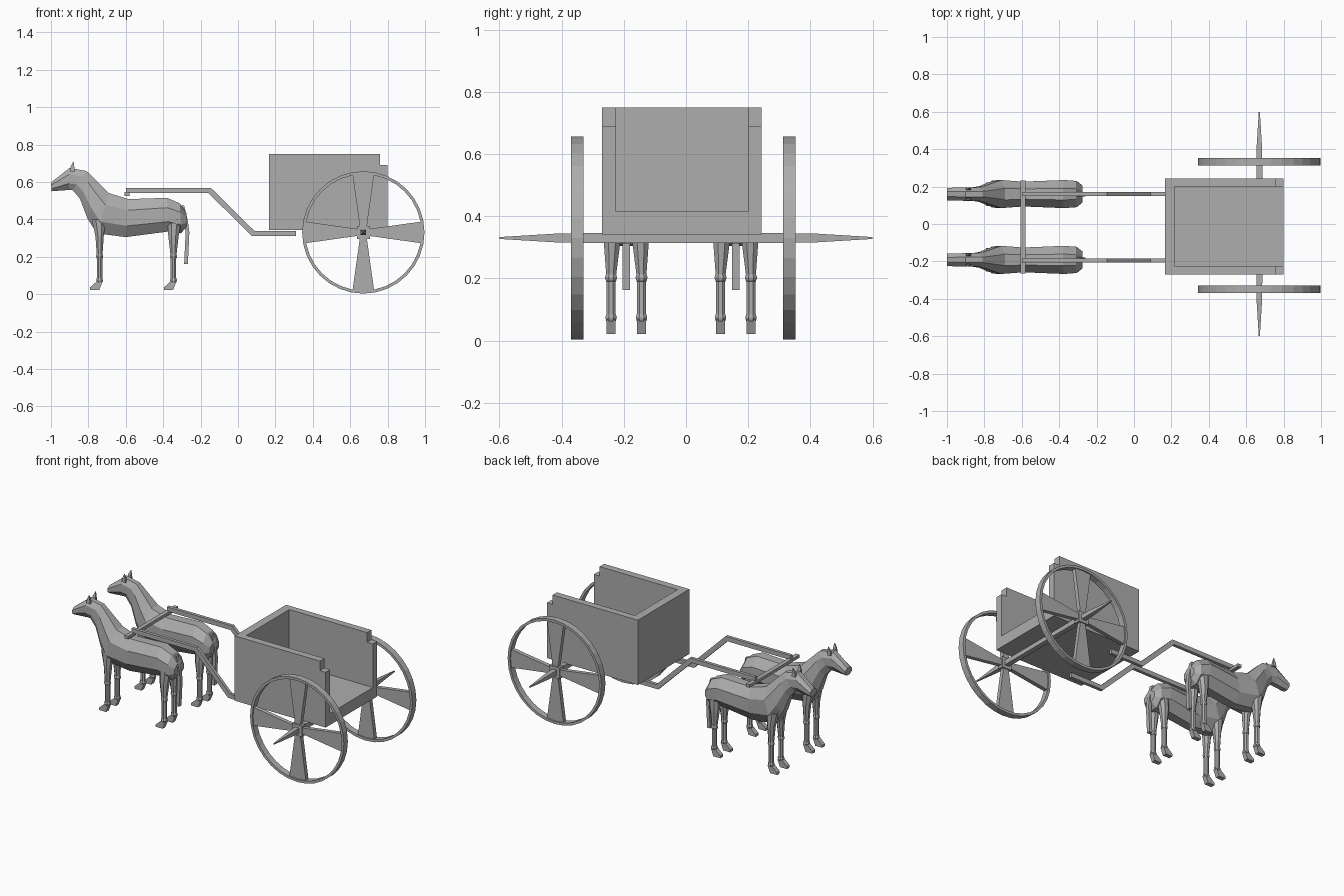
import bpy, bmesh, math
from mathutils import Vector

if "Cube" in bpy.data.objects:
    bpy.data.objects.remove(bpy.data.objects["Cube"])

grey = bpy.data.materials.new("plain grey")
grey.diffuse_color = (0.42, 0.42, 0.42, 1)
grey.use_nodes = True
grey.node_tree.nodes["Principled BSDF"].inputs["Base Color"].default_value = grey.diffuse_color
YC = -0.016  # centre line of the cart and team


def finish(bm, name):
    bmesh.ops.recalc_face_normals(bm, faces=bm.faces)
    me = bpy.data.meshes.new(name)
    bm.to_mesh(me)
    bm.free()
    me.materials.append(grey)
    ob = bpy.data.objects.new(name, me)
    bpy.context.collection.objects.link(ob)
    return ob


def loft(bm, rings):
    """Skin a list of closed rings and cap both ends."""
    rows = [[bm.verts.new(p) for p in r] for r in rings]
    n = len(rows[0])
    for a, b in zip(rows, rows[1:]):
        for i in range(n):
            bm.faces.new((a[i], a[(i + 1) % n], b[(i + 1) % n], b[i]))
    bm.faces.new(rows[0])
    bm.faces.new(rows[-1])


def plate(bm, pts, y0, y1):
    """Extrude an x-z outline from y0 to y1."""
    loft(bm, [[(x, y, z) for x, z in pts] for y in (y0, y1)])


def box(bm, x0, x1, y0, y1, z0, z1):
    plate(bm, [(x0, z0), (x1, z0), (x1, z1), (x0, z1)], y0, y1)


def section(top, bottom, w, y=0, n=8):
    """Upright flattened octagon between a top and a bottom point."""
    t, b = Vector((top[0], y, top[1])), Vector((bottom[0], y, bottom[1]))
    c, h = (t + b) / 2, (t - b) / 2
    k = 1 / math.cos(math.pi / n)
    ang = [math.pi / n + 2 * math.pi * i / n for i in range(n)]
    return [c + h * (math.cos(a) * k) + Vector((0, w * math.sin(a) * k, 0)) for a in ang]


def level(x, y, z, rx, ry, n=8):
    """Horizontal ring."""
    return [(x + rx * math.cos(2 * math.pi * (i + .5) / n),
             y + ry * math.sin(2 * math.pi * (i + .5) / n), z) for i in range(n)]


# Cart body: floor, front wall, notched side walls, open at the back
bm = bmesh.new()
lo, hi = -0.27, 0.243
box(bm, 0.165, 0.80, lo, hi, 0.342, 0.415)
box(bm, 0.165, 0.217, lo, hi, 0.415, 0.75)
wall = [(0.217, 0.415), (0.80, 0.415), (0.80, 0.69), (0.76, 0.69), (0.76, 0.75), (0.217, 0.75)]
plate(bm, wall, lo, lo + 0.045)
plate(bm, wall, hi - 0.043, hi)
finish(bm, "cart_body")

# Axle with long tapering spikes
CX, CZ = 0.67, 0.33
bm = bmesh.new()
loft(bm, [[(CX + sx * s, y, CZ + sz * s) for sx, sz in ((-1, -1), (1, -1), (1, 1), (-1, 1))]
          for y, s in ((-0.6, .003), (-0.42, .014), (-0.3, .016), (0.3, .016), (0.42, .014), (0.6, .003))])
finish(bm, "axle")

# Wheels: thin rim, four wedge spokes, square hub
for side, yw in (("left", 0.332), ("right", -0.35)):
    bm = bmesh.new()
    rows = []
    for i in range(32):
        a = 2 * math.pi * i / 32
        c, s = math.cos(a), math.sin(a)
        rows.append([bm.verts.new((CX + r * c, yw + d, CZ + r * s))
                     for r, d in ((.327, -.02), (.327, .02), (.311, .02), (.311, -.02))])
    for i in range(32):
        a, b = rows[i], rows[(i + 1) % 32]
        for j in range(4):
            k = (j + 1) % 4
            bm.faces.new((a[j], a[k], b[k], b[j]))
    for q in range(4):
        c, s = math.cos(q * math.pi / 2), math.sin(q * math.pi / 2)
        wedge = [(.02, -.017), (.312, -.058), (.318, 0), (.312, .058), (.02, .017)]
        plate(bm, [(CX + r * c - t * s, CZ + r * s + t * c) for r, t in wedge], yw - .013, yw + .013)
    box(bm, CX - .035, CX + .035, yw - .02, yw + .02, CZ - .035, CZ + .035)
    finish(bm, side + "_wheel")

# Draught poles and yoke bar
pole = [(-.60, .54), (-.158, .54), (.075, .31), (.31, .31), (.31, .338), (.088, .338), (-.145, .568), (-.60, .568)]
for side, y in (("left", 0.16), ("right", -0.195)):
    bm = bmesh.new()
    plate(bm, pole, y - .01, y + .01)
    finish(bm, side + "_pole")
bm = bmesh.new()
box(bm, -.606, -.58, -.265, .232, .526, .545)
finish(bm, "yoke_bar")

# Horses: lofted body, neck and head, jointed legs, ears and tail
torso = [((-.275, .43), (-.275, .36), .045), ((-.31, .485), (-.305, .325), .07),
         ((-.38, .515), (-.37, .335), .075), ((-.585, .508), (-.60, .305), .066),
         ((-.69, .54), (-.755, .325), .075), ((-.725, .575), (-.805, .405), .062),
         ((-.785, .635), (-.845, .51), .042), ((-.81, .658), (-.885, .557), .036),
         ((-.90, .675), (-.905, .557), .036), ((-1.0, .597), (-.997, .55), .033)]


def horse(name, yc):
    bm = bmesh.new()
    loft(bm, [section(t, b, w, yc) for t, b, w in torso])
    finish(bm, name + "_body")

    bm = bmesh.new()
    for x, hind in ((-.74, 0), (-.345, 1)):
        for s in (-1, 1):
            y = yc + s * .049
            # upper leg, knee, shin, fetlock, hoof
            loft(bm, [level(x - .005 + .01 * hind, yc + s * .042, .40, .04, .032),
                      level(x, yc + s * .046, .31, .024 + .006 * hind, .028),
                      level(x, y, .20, .016, .016)])
            loft(bm, [level(x, y, .21, .016, .016), level(x, y, .07, .016, .016)])
            for z, r in ((.203, .021), (.074, .02)):
                loft(bm, [level(x, y, z + r * math.sin(t), r * math.cos(t), r * math.cos(t))
                          for t in (-1.3, -.6, 0, .6, 1.3)])
            plate(bm, [(x - .015, .068), (x - .05, .037), (x - .05, .022), (x - .002, .022),
                       (x + .016, .068)], y - .014, y + .014)
    finish(bm, name + "_legs")

    bm = bmesh.new()
    for s in (-1, 1):
        y = yc + s * .028
        loft(bm, [level(-.885, y, .655, .018, .011, 4), level(-.885, y, .68, .014, .009, 4),
                  level(-.88, y + s * .004, .708, .002, .002, 4)])
    finish(bm, name + "_ears")

    bm = bmesh.new()
    plate(bm, [(-.31, .475), (-.288, .475), (-.268, .39), (-.26, .33), (-.268, .162), (-.288, .162),
               (-.28, .33), (-.29, .39)], yc - .012, yc + .012)
    finish(bm, name + "_tail")


horse("left_horse", YC + .176)
horse("right_horse", YC - .176)
